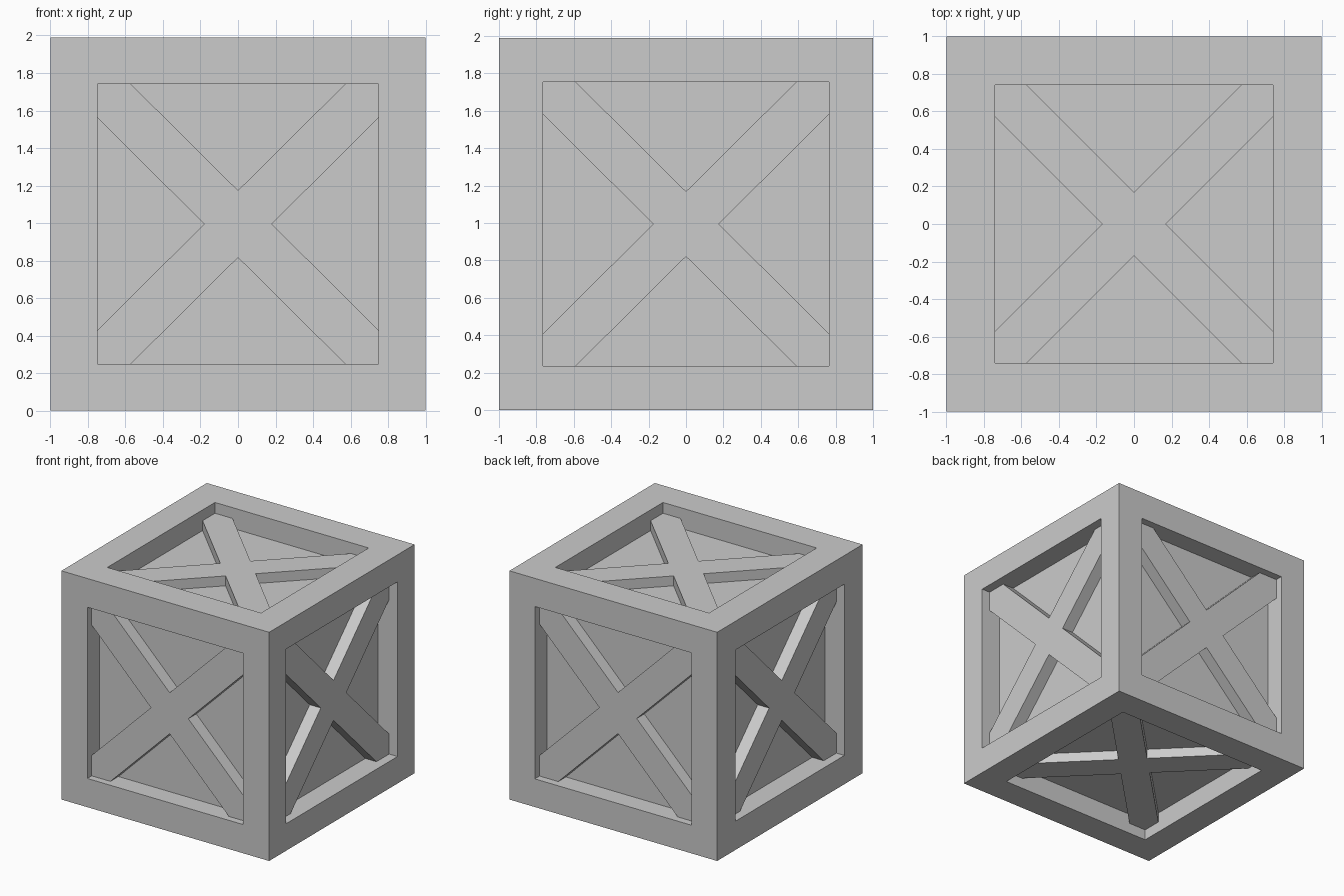
import bpy, bmesh
from mathutils import Vector

if "Cube" in bpy.data.objects:
    bpy.data.objects.remove(bpy.data.objects["Cube"])

H = 1.99                         # crate height
CENTRE = Vector((0, 0, H / 2))
HALF = Vector((1, 1, H / 2))
X, Y, Z = Vector((1, 0, 0)), Vector((0, 1, 0)), Vector((0, 0, 1))

# side name: (normal, rim width, brace depth, panel depth, brace half diagonal)
SIDES = {
    "front":  (-Y, 0.25, 0.06, 0.17, 0.18),
    "back":   (Y, 0.245, 0.065, 0.17, 0.18),
    "right":  (X, 0.235, 0.08, 0.187, 0.175),
    "left":   (-X, 0.25, 0.077, 0.187, 0.175),
    "top":    (Z, 0.26, 0.094, 0.18, 0.17),
    "bottom": (-Z, 0.25, 0.094, 0.18, 0.17),
}


def finish(bm, name):
    bmesh.ops.recalc_face_normals(bm, faces=bm.faces)
    mesh = bpy.data.meshes.new(name)
    bm.to_mesh(mesh)
    bm.free()
    obj = bpy.data.objects.new(name, mesh)
    bpy.context.collection.objects.link(obj)
    return obj


# Crate body: box with a recessed panel in each side
bm = bmesh.new()
bmesh.ops.create_cube(bm, size=2)
for v in bm.verts:
    v.co = Vector(a * b for a, b in zip(v.co, HALF)) + CENTRE
bm.normal_update()
sides = list(bm.faces)
for face in sides:
    normal = face.normal.copy()
    n, rim, _, deep, _ = next(s for s in SIDES.values() if s[0].dot(normal) > 0.9)
    bmesh.ops.inset_individual(bm, faces=[face], thickness=rim, use_even_offset=True)
    panel = bmesh.ops.extrude_face_region(bm, geom=[face])["geom"]
    verts = [g for g in panel if isinstance(g, bmesh.types.BMVert)]
    bmesh.ops.translate(bm, verts=verts, vec=-n * deep)
    if face.is_valid:
        bmesh.ops.delete(bm, geom=[face], context='FACES_ONLY')
finish(bm, "crate_body")


# X-shaped brace filling the corners of each recess
def brace(name, n, rim, shallow, deep, k):
    v = Y if abs(n.z) > 0.5 else Z
    u = v.cross(n)
    half = lambda a: abs(a.dot(HALF))
    hu, hv = half(u) - rim, half(v) - rim
    outline = []
    quad = [(k, 0), (1, 1 - k / hu), (1, 1), (1 - k / hu, 1)]
    quad[0] = (k / hu, 0)
    for turn in range(4):
        for a, b in quad:
            for _ in range(turn):
                a, b = -b, a
            outline.append(u * a * hu + v * b * hv)
    bm = bmesh.new()
    base = CENTRE + n * (half(n) - deep)
    face = bm.faces.new([bm.verts.new(base + p) for p in outline])
    geom = bmesh.ops.extrude_face_region(bm, geom=[face])["geom"]
    bmesh.ops.translate(bm, vec=n * (deep - shallow),
                        verts=[g for g in geom if isinstance(g, bmesh.types.BMVert)])
    # the underside rests on the panel, so it is left open
    low = [f for f in bm.faces
           if all(abs((w.co - base).dot(n)) < 1e-4 for w in f.verts)]
    bmesh.ops.recalc_face_normals(bm, faces=bm.faces)
    bmesh.ops.delete(bm, geom=low, context='FACES_ONLY')
    finish(bm, name)


for side, spec in SIDES.items():
    brace(side + "_cross_brace", *spec)
